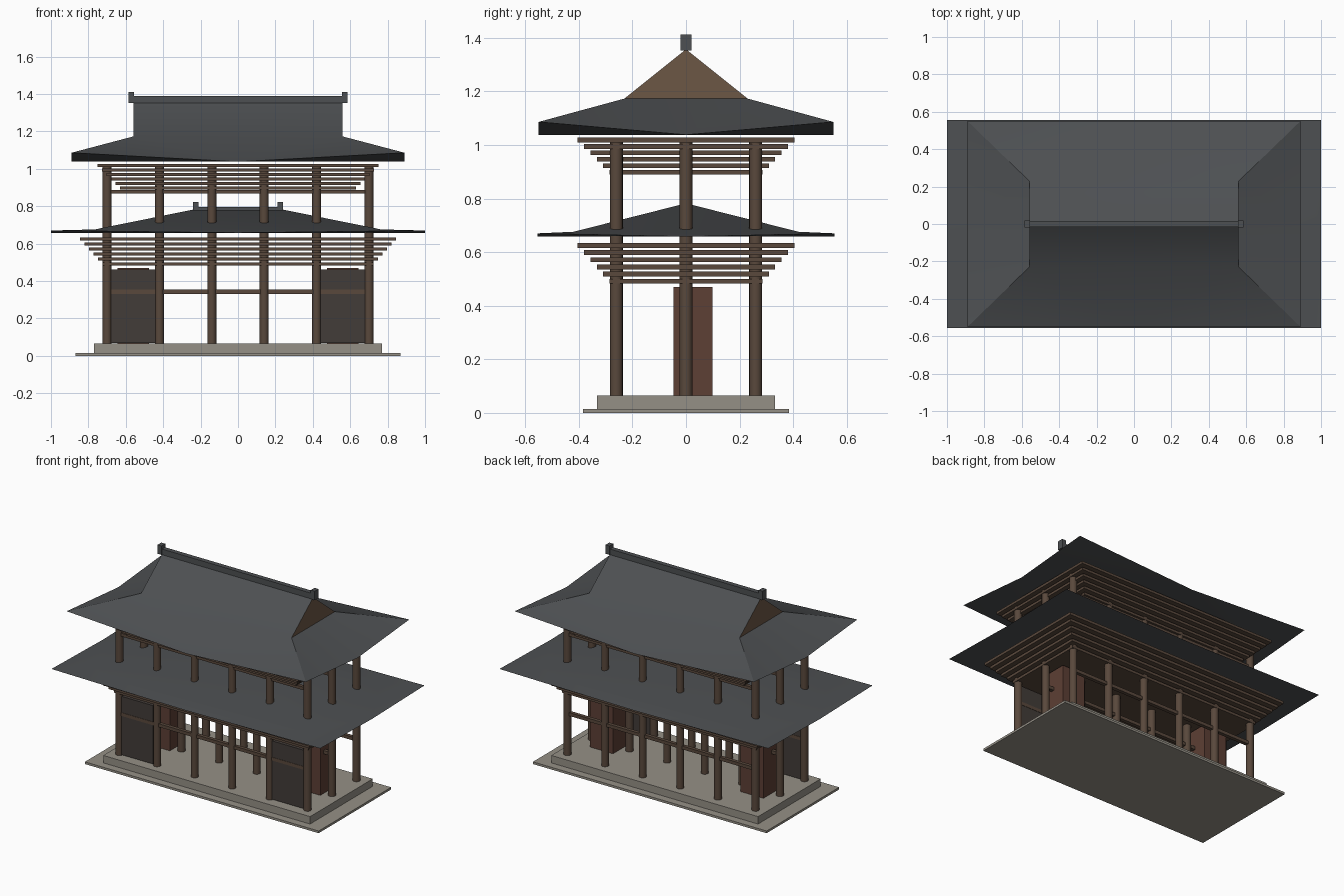
import bpy, bmesh, math

if "Cube" in bpy.data.objects:
    bpy.data.objects.remove(bpy.data.objects["Cube"])


def material(name, rgb):
    m = bpy.data.materials.new(name)
    m.diffuse_color = (*rgb, 1)
    m.use_nodes = True
    m.node_tree.nodes["Principled BSDF"].inputs["Base Color"].default_value = m.diffuse_color
    return m


TILE = material("roof_tile", (0.075, 0.08, 0.085))
WOOD = material("dark_timber", (0.10, 0.065, 0.045))
PANEL = material("panel_timber", (0.055, 0.045, 0.04))
RED = material("red_timber", (0.11, 0.05, 0.035))
GABLE = material("gable_timber", (0.15, 0.095, 0.06))
STONE = material("stone", (0.30, 0.28, 0.24))


def finish(name, bm, *mats):
    bmesh.ops.recalc_face_normals(bm, faces=bm.faces)
    me = bpy.data.meshes.new(name)
    bm.to_mesh(me)
    bm.free()
    ob = bpy.data.objects.new(name, me)
    bpy.context.collection.objects.link(ob)
    for m in mats:
        me.materials.append(m)
    return ob


def smooth(ob, angle=30):
    bpy.ops.object.select_all(action='DESELECT')
    ob.select_set(True)
    bpy.context.view_layer.objects.active = ob
    bpy.ops.object.shade_smooth_by_angle(angle=math.radians(angle))


def box(name, x, y, z0, z1, hx, hy, mat):
    """Box centred at x, y with half sizes hx, hy, from z0 to z1."""
    bm = bmesh.new()
    bmesh.ops.create_cube(bm, size=1)
    for v in bm.verts:
        v.co = (x + v.co.x * 2 * hx, y + v.co.y * 2 * hy,
                (z0 + z1) / 2 + v.co.z * (z1 - z0))
    return finish(name, bm, mat)


def column(name, x, y, z0, z1, r):
    bm = bmesh.new()
    bmesh.ops.create_cone(bm, cap_ends=True, segments=16, radius1=r, radius2=r, depth=z1 - z0)
    bmesh.ops.translate(bm, verts=bm.verts, vec=(x, y, (z0 + z1) / 2))
    smooth(finish(name, bm, WOOD))


def roof(name, ex, ey, z_corner, z_mid, ix, iy, iz, rx, rz, end_mat):
    """Eaves dip at mid-side; inner ring leads up to the ridge."""
    bm = bmesh.new()
    signs = [(-1, -1), (1, -1), (1, 1), (-1, 1)]
    corner = [bm.verts.new((sx * ex, sy * ey, z_corner)) for sx, sy in signs]
    mid = [bm.verts.new(p) for p in
           [(0, -ey, z_mid), (ex, 0, z_mid), (0, ey, z_mid), (-ex, 0, z_mid)]]
    inner = [bm.verts.new((sx * ix, sy * iy, iz)) for sx, sy in signs]
    left, right = [bm.verts.new((s * rx, 0, rz)) for s in (-1, 1)]
    # eave slopes and soffit corners
    for i in range(4):
        j = (i + 1) % 4
        bm.faces.new((corner[i], mid[i], inner[i]))
        bm.faces.new((mid[i], inner[j], inner[i]))
        bm.faces.new((mid[i], corner[j], inner[j]))
        bm.faces.new((corner[i], mid[i - 1], mid[i]))
    bm.faces.new(mid[::-1])
    # upper slopes and end triangles
    bm.faces.new((inner[0], inner[1], right, left))
    bm.faces.new((inner[2], inner[3], left, right))
    for f in (bm.faces.new((inner[1], inner[2], right)), bm.faces.new((inner[3], inner[0], left))):
        f.material_index = 1
    smooth(finish(name, bm, TILE, end_mat))


# Stone platform
box("ground_slab", 0, 0, 0, 0.015, 0.87, 0.385, STONE)
box("platform", 0, 0, 0.015, 0.065, 0.77, 0.333, STONE)

# Columns through both storeys and the tie beams
rows = {"front": -0.26, "middle": 0, "back": 0.26}
for row, y in rows.items():
    for i in range(6):
        column(f"{row}_column_{i + 1}", -0.70 + 0.28 * i, y, 0.065, 1.01, 0.024)
    box(f"{row}_lower_tie_beam", 0, y, 0.332, 0.354, 0.70, 0.012, WOOD)
    box(f"{row}_upper_tie_beam", 0, y, 0.867, 0.888, 0.70, 0.012, WOOD)

# Stepped bracket tiers under each roof
for i in range(6):
    z = 0.482 + 0.0268 * i
    box(f"lower_bracket_tier_{i + 1}", 0, 0, z, z + 0.018, 0.725 + 0.024 * i, 0.285 + 0.024 * i, WOOD)
    z = 0.889 + 0.0242 * i
    box(f"upper_bracket_tier_{i + 1}", 0, 0, z, z + 0.017, 0.63 + 0.024 * i, 0.285 + 0.024 * i, WOOD)

# Side bays: front panels and inner alcove boxes
for side, s in (("left", -1), ("right", 1)):
    box(f"{side}_front_panel", s * 0.56, -0.26, 0.07, 0.463, 0.118, 0.01, PANEL)
    box(f"{side}_alcove_box", s * 0.56, 0.026, 0.065, 0.47, 0.085, 0.072, RED)

# Roofs
roof("lower_roof", 1.0, 0.555, 0.670, 0.658, 0.765, 0.42, 0.676, 0.24, 0.782, TILE)
roof("upper_roof", 0.89, 0.55, 1.086, 1.038, 0.56, 0.23, 1.173, 0.56, 1.357, GABLE)

# Ridge beams with end caps
for name, hx, z0, z1, top in (("lower", 0.23, 0.776, 0.797, 0.822), ("upper", 0.575, 1.352, 1.39, 1.412)):
    box(f"{name}_ridge", 0, 0, z0, z1, hx, 0.016, TILE)
    for side, s in (("left", -1), ("right", 1)):
        box(f"{name}_{side}_ridge_cap", s * (hx - 0.005), 0, z0, top, 0.015, 0.02, TILE)
